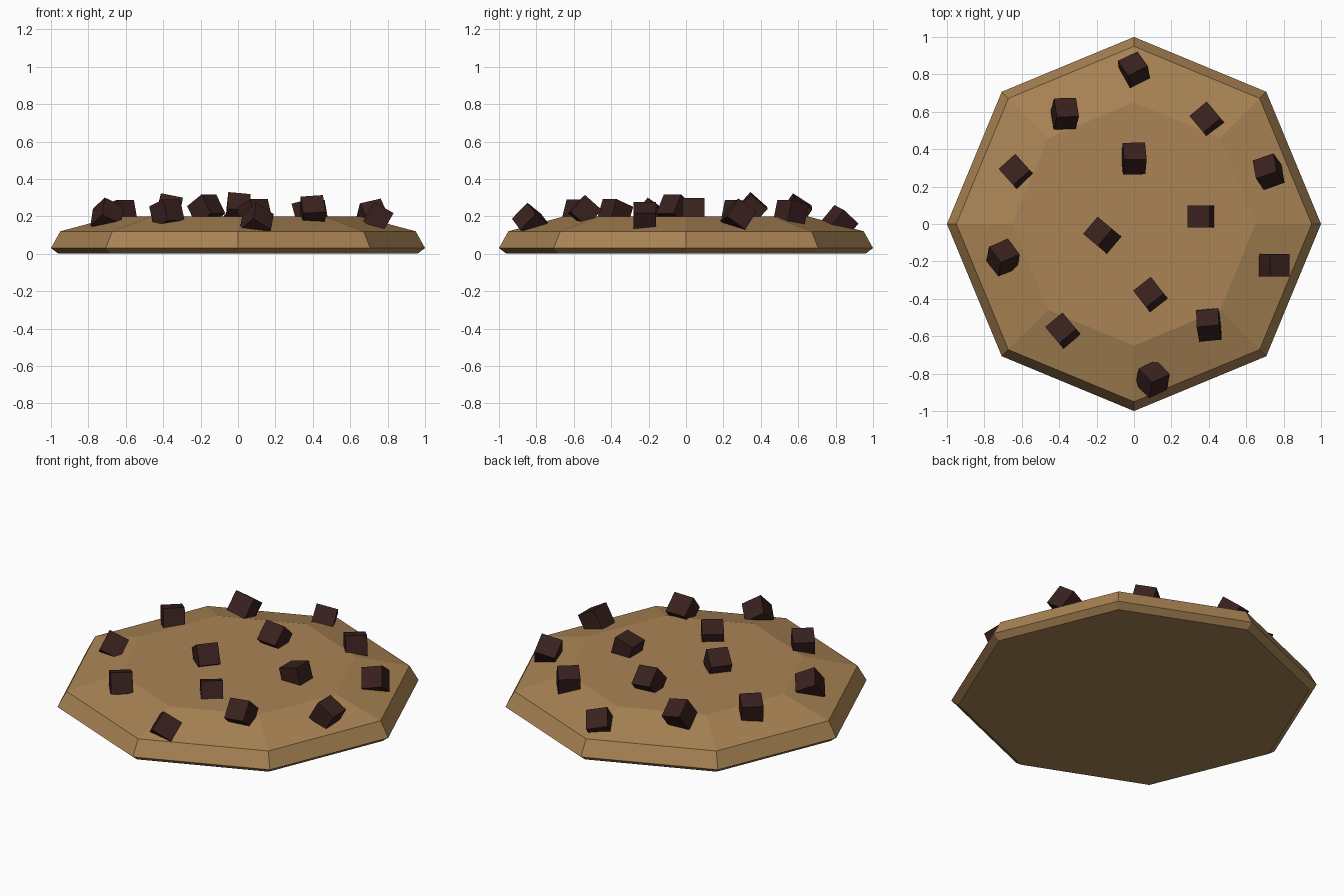
import bpy, bmesh
from math import radians, cos, sin, pi
from mathutils import Matrix, Vector

if "Cube" in bpy.data.objects:
    bpy.data.objects.remove(bpy.data.objects["Cube"])


def material(name, color):
    m = bpy.data.materials.new(name)
    m.diffuse_color = color
    m.use_nodes = True
    m.node_tree.nodes["Principled BSDF"].inputs["Base Color"].default_value = m.diffuse_color
    return m


def add_object(name, bm, mat):
    bmesh.ops.recalc_face_normals(bm, faces=bm.faces)
    me = bpy.data.meshes.new(name)
    bm.to_mesh(me)
    bm.free()
    me.materials.append(mat)
    ob = bpy.data.objects.new(name, me)
    bpy.context.collection.objects.link(ob)
    return ob


dough = material("baked_dough", (0.40, 0.23, 0.09, 1))
chocolate = material("dark_chocolate", (0.040, 0.015, 0.013, 1))

# Cookie: eight-sided stack of rings (radius, height)
profile = [(0.96, 0.0), (1.0, 0.03), (0.95, 0.12), (0.65, 0.2)]
N = 8
bm = bmesh.new()
rings = [[bm.verts.new((r * cos(2 * pi * i / N), r * sin(2 * pi * i / N), z))
          for i in range(N)] for r, z in profile]
for a, b in zip(rings, rings[1:]):
    for i in range(N):
        j = (i + 1) % N
        bm.faces.new((a[i], a[j], b[j], b[i]))
bm.faces.new(rings[0][::-1])
bm.faces.new(rings[-1])
add_object("cookie", bm, dough)

# Chips: x, y, z, yaw, direction the top leans toward, lean angle
chips = [
    (0.00, 0.82, 0.165, 30, 100, 40),
    (-0.37, 0.59, 0.23, 5, 75, 35),
    (0.39, 0.56, 0.215, 40, 130, 15),
    (-0.63, 0.28, 0.215, 42, 132, 15),
    (0.72, 0.28, 0.20, 15, 125, 38),
    (0.00, 0.35, 0.24, 3, 85, 42),
    (0.36, 0.04, 0.225, 0, 180, 15),
    (-0.17, -0.06, 0.235, 50, 140, 32),
    (-0.70, -0.18, 0.20, 30, 80, 40),
    (0.75, -0.22, 0.195, 0, 0, 30),
    (0.09, -0.38, 0.215, 38, 128, 20),
    (-0.38, -0.57, 0.215, 40, 130, 18),
    (0.40, -0.54, 0.225, 4, 100, 42),
    (0.10, -0.83, 0.17, 35, 80, 45),
]
for k, (x, y, z, yaw, toward, lean) in enumerate(chips, 1):
    t = radians(toward)
    axis = Vector((-sin(t), cos(t), 0))
    mat = (Matrix.Translation((x, y, z)) @ Matrix.Rotation(radians(lean), 4, axis)
           @ Matrix.Rotation(radians(yaw), 4, 'Z'))
    bm = bmesh.new()
    bmesh.ops.create_cube(bm, size=0.12, matrix=mat)
    add_object(f"chocolate_chip_{k}", bm, chocolate)
